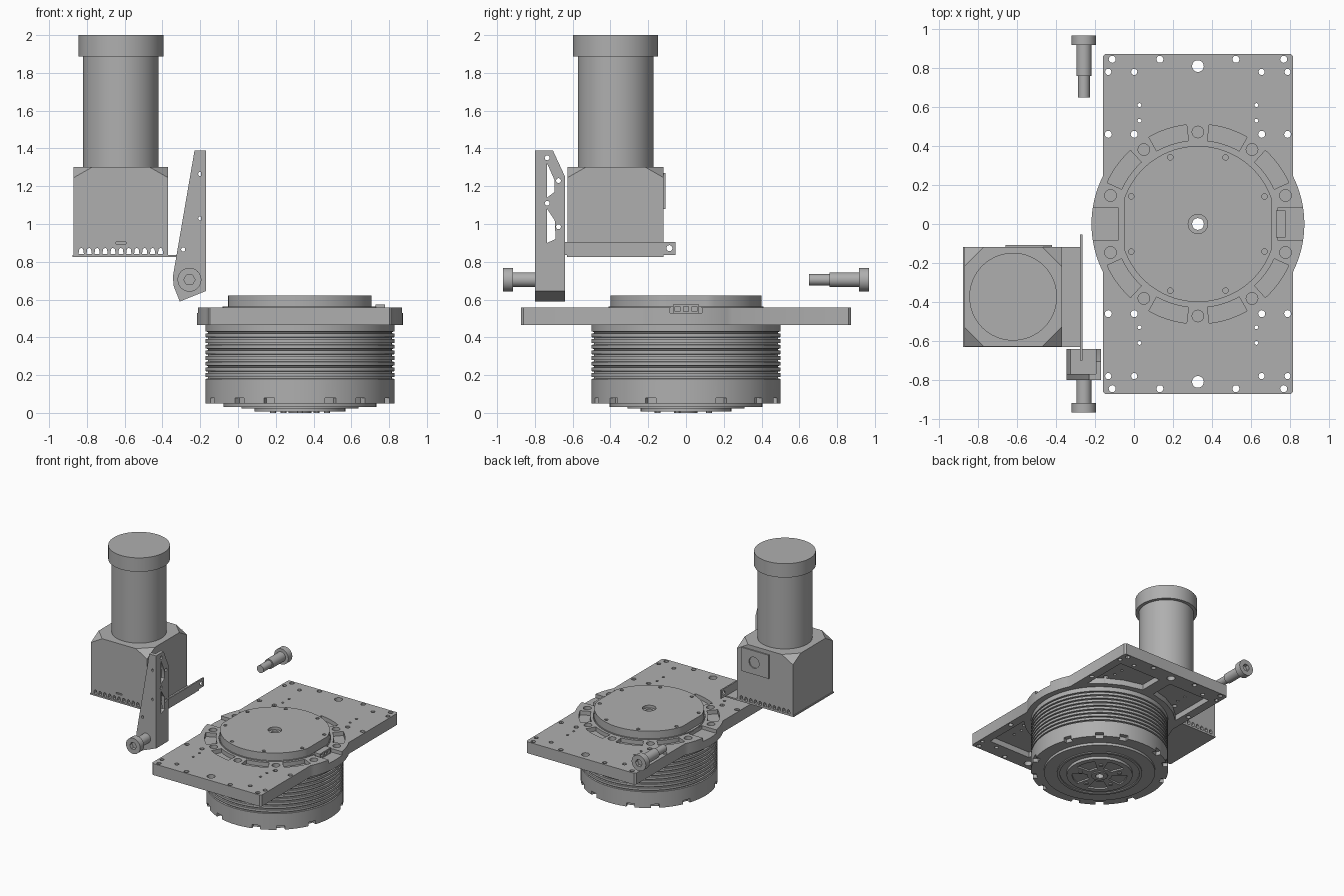
import bpy, bmesh
from math import sin, cos, radians, pi

if "Cube" in bpy.data.objects:
    bpy.data.objects.remove(bpy.data.objects["Cube"])

grey = bpy.data.materials.new("plain grey")
grey.use_nodes = True
colour = (0.43, 0.43, 0.43, 1)
grey.diffuse_color = colour
grey.node_tree.nodes["Principled BSDF"].inputs["Base Color"].default_value = colour

CX = 0.328              # turntable centre
MX, MY = -0.62, -0.373  # motor centre
BX, BZ = -0.257, 0.705  # bolt axis
made = []


def disc(r, x=0, y=0, n=24):
    return [(x + r * cos(2 * pi * i / n), y + r * sin(2 * pi * i / n)) for i in range(n)]


def rect(x0, x1, y0, y1):
    return [(x0, y0), (x1, y0), (x1, y1), (x0, y1)]


def arc(r, mid, half, x=0, n=8):
    angles = [radians(mid - half + 2 * half * i / n) for i in range(n + 1)]
    return [(x + r * cos(a), r * sin(a)) for a in angles]


def sector(r0, r1, mid, half):
    return arc(r1, mid, half, CX) + arc(r0, mid, half, CX)[::-1]


def polar_disc(r, ring_r, angle, n=12):
    a = radians(angle)
    return disc(r, CX + ring_r * cos(a), ring_r * sin(a), n)


def add_object(name, bm):
    bmesh.ops.recalc_face_normals(bm, faces=bm.faces)
    mesh = bpy.data.meshes.new(name)
    bm.to_mesh(mesh)
    bm.free()
    mesh.materials.append(grey)
    ob = bpy.data.objects.new(name, mesh)
    bpy.context.collection.objects.link(ob)
    return ob


def prisms(name, shapes):
    """Each shape is (outline, low, high, axis of extrusion)."""
    place = {"x": lambda a, b, h: (h, a, b), "y": lambda a, b, h: (a, h, b),
             "z": lambda a, b, h: (a, b, h)}
    bm = bmesh.new()
    for pts, lo, hi, axis in shapes:
        low, high = [[bm.verts.new(place[axis](a, b, h)) for a, b in pts] for h in (lo, hi)]
        bm.faces.new(low)
        bm.faces.new(high)
        for i in range(len(pts)):
            j = (i + 1) % len(pts)
            bm.faces.new((low[i], low[j], high[j], high[i]))
    return add_object(name, bm)


def cut(ob, shapes):
    cutter = prisms("cutter", shapes)
    cutter.hide_render = True
    mod = ob.modifiers.new("cut", "BOOLEAN")
    mod.operation, mod.solver, mod.object = "DIFFERENCE", "EXACT", cutter
    graph = bpy.context.evaluated_depsgraph_get()
    mesh = bpy.data.meshes.new_from_object(ob.evaluated_get(graph))
    ob.modifiers.clear()
    ob.data = mesh
    bpy.data.objects.remove(cutter)


def part(name, shapes, *cuts):
    ob = prisms(name, shapes)
    for shapes_to_cut in cuts:
        cut(ob, shapes_to_cut)
    made.append(ob)


def lathe(name, profile, n=96):
    bm = bmesh.new()
    rings = [[bm.verts.new((x, y, z)) for x, y in disc(r, CX, 0, n)] for r, z in profile]
    for k, ring in enumerate(rings):
        nxt = rings[(k + 1) % len(rings)]
        for i in range(n):
            j = (i + 1) % n
            bm.faces.new((ring[i], ring[j], nxt[j], nxt[i]))
    ob = add_object(name, bm)
    made.append(ob)
    return ob


# Drum with ring grooves and rim notches
profile = [(0.03, 0.03), (0.405, 0.03), (0.405, 0.05), (0.5, 0.05)]
for i in range(9):
    z = 0.18 + 0.03 * i
    profile += [(0.5, z), (0.488, z + 0.002), (0.488, z + 0.009), (0.5, z + 0.011)]
profile += [(0.5, 0.466), (0.03, 0.466)]
drum = lathe("drum", profile)
cut(drum, [(sector(0.465, 0.52, side + s * a, 3.5), 0.04, 0.08, "z")
           for side in (0, 180) for s in (-1, 1) for a in (22, 50, 71)])

# Hub under the drum with five windows
part("lower_hub", [(disc(0.24, CX, n=64), 0.008, 0.031, "z")],
     [(sector(0.09, 0.2, 90 + 72 * i, 22), -0.1, 0.02, "z") for i in range(5)]
     + [(disc(0.03, CX), -0.1, 0.1, "z")])
lathe("lower_hub_collar", [(0.03, 0), (0.06, 0), (0.06, 0.02), (0.03, 0.02)], 32)
lathe("lower_ring", [(0.29, 0.022), (0.31, 0.022), (0.31, 0.032), (0.29, 0.032)])
part("hub_screws", [(polar_disc(0.016, 0.15, 54 + 72 * i), 0, 0.01, "z") for i in range(5)])

# Mounting plate: rectangle merged with a round bulge
half = [(0.475, -0.873), (0.488, -0.86), *arc(0.546, 0, 26.6, n=16), (0.488, 0.86), (0.475, 0.873)]
outline = half + [(-x, -y) for x, y in half]
signs = [(sx, sy) for sx in (-1, 1) for sy in (-1, 1)]
holes = [(disc(r, CX + sx * x, sy * y, 12), 0.3, 0.7, "z") for sx, sy in signs
         for x, y, r in [(0.44, 0.845, 0.018), (0.195, 0.845, 0.018), (0.46, 0.78, 0.016),
                         (0.327, 0.78, 0.016), (0.46, 0.46, 0.018), (0.327, 0.46, 0.018),
                         (0.3, 0.61, 0.01), (0.3, 0.53, 0.01)]]
holes += [(disc(0.03, CX, y), 0.3, 0.7, "z") for y in (-0.81, 0, 0.81)]
slots = [(sector(0.43, 0.512, side + a, 11.5), 0.525, 0.7, "z")
         for side in (0, 180) for a in (36, 72, 108, 144)]
ring_holes = [(polar_disc(0.03, 0.472, 18 + 36 * i, 16), 0.53, 0.7, "z") for i in range(10)]
channels = [(rect(CX + a, CX + b, -0.085, 0.085), 0.53, 0.7, "z")
            for a, b in ((-0.6, -0.41), (0.41, 0.6))]
pocket = [(0.05, 0.55), (0.05, 0.74), (0.42, 0.74), (0.42, 0.36), (0.33, 0.44), (0.2, 0.51)]
pockets = [([(CX + sx * x, sy * y) for x, y in pocket], 0.4, 0.51, "z") for sx, sy in signs]
part("mounting_plate", [([(CX + x, y) for x, y in outline], 0.466, 0.558, "z")],
     pockets, slots + ring_holes + channels, holes)
lathe("platter_seat", [(0.403, 0.54), (0.41, 0.54), (0.41, 0.563), (0.403, 0.563)])

# Platter with two flats, screw recesses and bore
flat_disc = [(CX + max(-0.38, min(0.38, x)), y) for x, y in disc(0.4, n=96)]
part("platter", [(flat_disc, 0.55, 0.622, "z")],
     [(disc(0.05, CX), 0.6, 0.7, "z")]
     + [(polar_disc(0.014, 0.37, 22.5 + 45 * i), 0.61, 0.7, "z") for i in range(8)],
     [(disc(0.03, CX), 0.5, 0.7, "z")])

# Socket beside the platter
part("side_socket", [(rect(-0.07, 0.07, 0.525, 0.574), CX + 0.4, CX + 0.45, "x")],
     [(rect(y - 0.014, y + 0.014, 0.537, 0.562), CX + 0.43, CX + 0.5, "x")
      for y in (-0.045, 0, 0.045)])

# Motor gearbox: block with clipped top corners and vent slots
box = prisms("gearbox", [(rect(MX - 0.25, MX + 0.25, MY - 0.255, MY + 0.255), 0.835, 1.302, "z")])
bm = bmesh.new()
bm.from_mesh(box.data)
for sx, sy in signs:
    bmesh.ops.bisect_plane(bm, geom=bm.verts[:] + bm.edges[:] + bm.faces[:],
                           plane_co=(MX + sx * 0.25, MY + sy * 0.255, 1.245),
                           plane_no=(sx * 0.06, sy * 0.06, 0.105), clear_outer=True)
    bmesh.ops.holes_fill(bm, edges=[e for e in bm.edges if e.is_boundary])
bmesh.ops.recalc_face_normals(bm, faces=bm.faces)
bm.to_mesh(box.data)
bm.free()
made.append(box)
cut(box, [([(x - 0.014, 0.842), (x + 0.014, 0.842), (x + 0.01, 0.868), (x, 0.874),
            (x - 0.01, 0.868)], -0.8, 0, "y") for x in (MX + 0.042 * i for i in range(-5, 6))]
    + [(rect(MX - 0.027, MX + 0.027, 0.893, 0.904), -0.7, MY - 0.245, "y")])

# Motor body and cap
part("motor_body", [(disc(0.2, MX, MY, 64), 1.3, 1.89, "z")])
part("motor_cap", [(disc(0.225, MX, MY, 64), 1.888, 2.0, "z")])
part("gearbox_port", [(rect(-0.66, -0.42, 1.08, 1.27), MY + 0.25, MY + 0.265, "y")],
     [(disc(0.045, -0.53, 1.175), MY + 0.256, 0, "y")])

# Motor base plate with upright flange
part("base_plate", [(rect(-0.876, -0.265, -0.63, -0.118), 0.826, 0.837, "z")])
part("base_flange", [(rect(-0.7, -0.055, 0.837, 0.905), -0.276, -0.265, "x")],
     [(disc(0.016, -0.088, 0.872, 16), -0.4, 0, "x")])

# Tapered arm: front plate, slotted side plate, foot
arm = [(-0.23, 1.39), (-0.17, 1.39), (-0.17, 0.645), (-0.308, 0.59), (-0.34, 0.67), (-0.345, 0.72)]
part("arm_front", [(arm, -0.8, -0.77, "y")],
     [(disc(0.011, x, z, 12), -1, 0, "y") for x, z in ((-0.2, 1.265), (-0.2, 1.03), (-0.29, 0.865))])
side = [(-0.8, 0.645), (-0.64, 0.645), (-0.64, 1.25), (-0.705, 1.39), (-0.8, 1.39)]
windows = [[(-0.735, 1.32), (-0.695, 1.23), (-0.695, 1.17), (-0.735, 1.14)],
           [(-0.735, 1.08), (-0.695, 1.02), (-0.69, 0.92), (-0.735, 0.9)]]
windows += [disc(0.013, y, z, 12)
            for y, z in ((-0.735, 1.35), (-0.675, 1.23), (-0.735, 1.11), (-0.675, 0.985))]
part("arm_side", [(side, -0.195, -0.169, "x")], [(w, -0.3, 0, "x") for w in windows])
foot = [(-0.17, 0.645), (-0.308, 0.59), (-0.34, 0.67), (-0.345, 0.72), (-0.325, 0.77), (-0.17, 0.77)]
part("arm_foot", [(foot, -0.772, -0.64, "y")])

# Two stepped shoulder bolts, mirrored front to back
for name, s in (("front_bolt", -1), ("back_bolt", 1)):
    part(name + "_head", [(disc(0.063, BX, BZ, 32), s * 0.917, s * 0.968, "y")],
         [(disc(0.03, BX, BZ, 6), s * 0.94, s * 1.1, "y")])
    part(name + "_shaft", [(disc(0.039, BX, BZ, 32), s * 0.76, s * 0.917, "y"),
                           (disc(0.03, BX, BZ, 32), s * 0.65, s * 0.76, "y")])

# Smooth curved walls, keep edges sharp
bpy.ops.object.select_all(action="DESELECT")
for ob in made:
    ob.select_set(True)
bpy.context.view_layer.objects.active = made[0]
bpy.ops.object.shade_smooth_by_angle(angle=radians(30))
